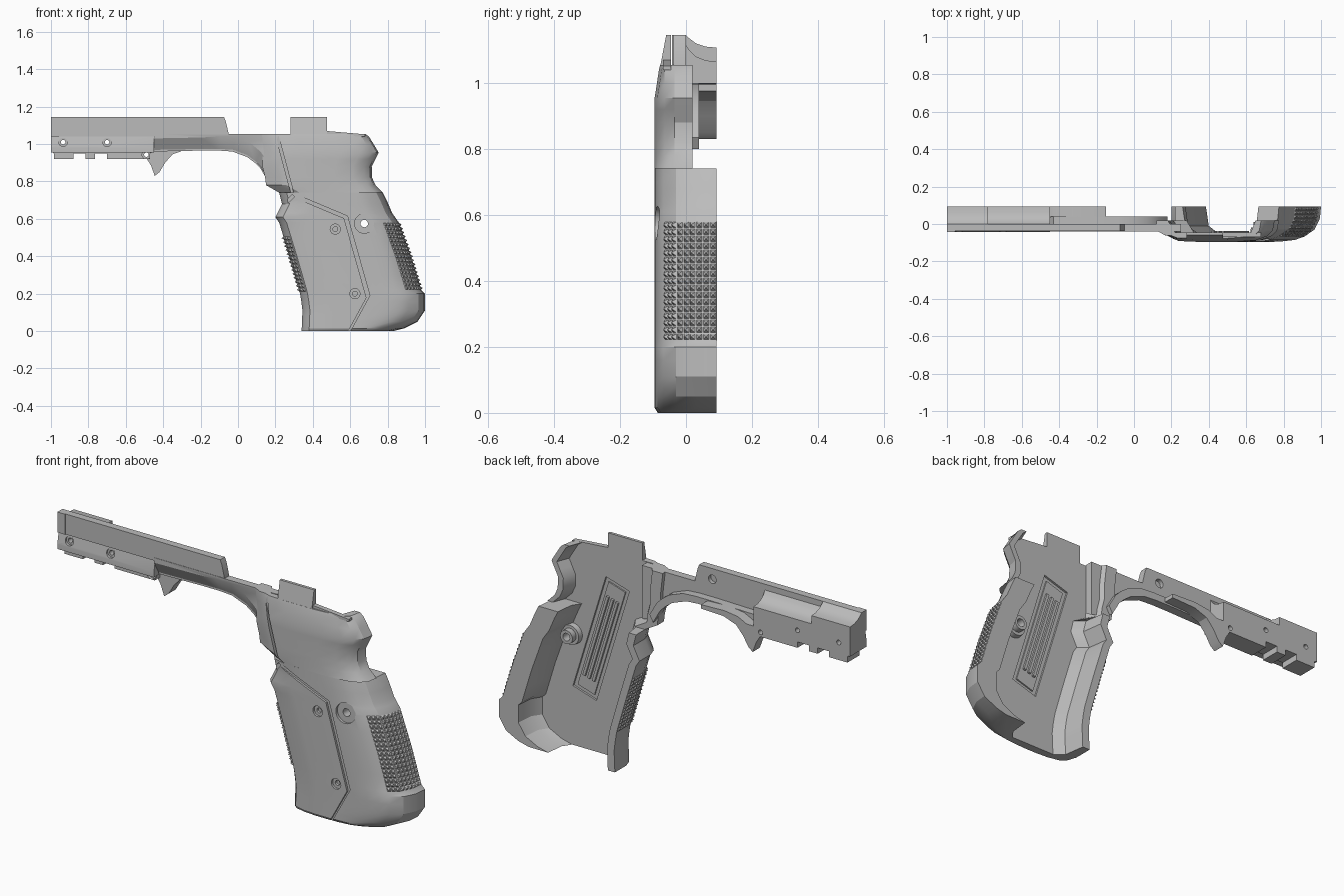
import bpy, bmesh, math
from mathutils import Vector

if "Cube" in bpy.data.objects:
    bpy.data.objects.remove(bpy.data.objects["Cube"])

TONE = (0.5, 0.5, 0.5, 1)
grey = bpy.data.materials.new("mid_grey")
grey.use_nodes = True
grey.diffuse_color = TONE
grey.node_tree.nodes["Principled BSDF"].inputs["Base Color"].default_value = TONE
MID = 0.093   # parting plane
FLOOR = -0.045  # inner face of the side wall


def finish(name, bm, solid=True):
    bmesh.ops.recalc_face_normals(bm, faces=bm.faces)
    if solid and bm.calc_volume(signed=True) < 0:
        bmesh.ops.reverse_faces(bm, faces=bm.faces)
    mesh = bpy.data.meshes.new(name)
    bm.to_mesh(mesh)
    bm.free()
    mesh.materials.append(grey)
    ob = bpy.data.objects.new(name, mesh)
    bpy.context.collection.objects.link(ob)
    if solid:
        shade(ob)
    return ob


def activate(ob):
    bpy.ops.object.select_all(action='DESELECT')
    ob.select_set(True)
    bpy.context.view_layer.objects.active = ob


def shade(ob):
    activate(ob)
    bpy.ops.object.shade_smooth_by_angle(angle=math.radians(28))


def loft(name, rings):
    bm = bmesh.new()
    loops = [[bm.verts.new(p) for p in r] for r in rings]
    n = len(loops[0])
    for a, b in zip(loops, loops[1:]):
        for i in range(n):
            j = (i + 1) % n
            bm.faces.new((a[i], a[j], b[j], b[i]))
    bm.faces.new(loops[0])
    bm.faces.new(loops[-1])
    return finish(name, bm)


def plate(name, outline, y0, y1):
    return loft(name, [[(x, y, z) for x, z in outline] for y in (y0, y1)])


def beam(name, outline, x0, x1):
    return loft(name, [[(x, y, z) for y, z in outline] for x in (x0, x1)])


def rod(name, x, z, r0, r1, y0, y1, sides=24):
    angles = [math.tau * i / sides for i in range(sides)]
    return loft(name, [[(x + r * math.cos(a), y, z + r * math.sin(a)) for a in angles]
                       for r, y in ((r0, y0), (r1, y1))])


# Cut a shape out of parts; a cut that eats the part is undone
def cut(targets, cutter):
    cutter.hide_render = True
    for ob in targets:
        before = ob.data.copy()
        mod = ob.modifiers.new("cut", 'BOOLEAN')
        mod.operation = 'DIFFERENCE'
        mod.solver = 'EXACT'
        mod.object = cutter
        activate(ob)
        bpy.ops.object.modifier_apply(modifier=mod.name)
        if len(ob.data.vertices) < len(before.vertices):
            ob.data = before
    bpy.data.objects.remove(cutter)


def lerp(table, z):
    for (z0, v0), (z1, v1) in zip(table, table[1:]):
        if z <= z1:
            return v0 + (v1 - v0) * (z - z0) / (z1 - z0)
    return table[-1][1]


# Grip side profiles: (height, x)
front = [(0, .34), (.12, .345), (.21, .33), (.4, .275), (.58, .22), (.61, .2), (.68, .235), (.74, .22)]
back = [(0, .83), (.015, .89), (.05, .96), (.11, 1), (.2, 1), (.22, .98), (.4, .925), (.58, .86),
        (.63, .825), (.7, .795), (.74, .775)]


def front_edge(f):
    return [(f, MID), (f, .0), (f + .015, -.045), (f + .04, -.075), (f + .1, -.09)]


def back_edge(b):
    return [(b - .2, -.092), (b - .14, -.085), (b - .09, -.068), (b - .035, -.03), (b - .006, .03), (b, MID)]


def grip_ring(z):
    f, b = lerp(front, z), lerp(back, z)
    tuck = .9 if z == 0 else 1
    inner = [(b - .11, MID), (b - .12, 0), (b - .15, FLOOR), (f + .1, FLOOR), (f + .055, -.01), (f + .04, MID)]
    outer = front_edge(f) + [(f + .17, -.095), (b - .25, -.095)] + back_edge(b)
    return [(x, y * tuck if y < -.05 else y, z) for x, y in outer + inner]


levels = (0, .015, .05, .085, .11, .16, .2, .22, .3, .4, .5, .58, .61, .63, .68, .7, .74)
grip = loft("grip_shell", [grip_ring(z) for z in levels])

# Upper body above the grip: height, front x, back x, outer y
upper = []
for z, f, b, o in [(.74, .22, .775, -.095), (.78, .15, .735, -.095), (.82, .145, .717, -.095),
                   (.88, .13, .715, -.095), (.92, .13, .735, -.095), (.955, .13, .752, -.095),
                   (1.0, .125, .725, -.088), (1.04, .12, .7, -.082), (1.055, .12, .68, -.078)]:
    pts = [(f, .02), (f, -.035), (f + .045, -.06), (f + .08, o + .016), (f + .11, o + .004), (f + .2, o), (b - .2, o),
           (b - .1, o + .008), (b - .04, -.065), (b - .01, -.035), (b, .02),
           (b - .03, .02), (b - .055, FLOOR), (f + .1, FLOOR), (f + .06, .02)]
    upper.append([(x, y, z) for x, y in pts])
body = loft("upper_body", upper)

# Locating tab and rear lip on top
loft("top_tab", [[(x, y, z) for x, y in ((.28, o), (.475, o), (.475, FLOOR), (.28, FLOOR))]
                 for z, o in ((1.04, -.08), (1.145, -.06))])
plate("rear_top_lip", [(.47, 1.04), (.68, 1.04), (.68, 1.052), (.47, 1.07)], -.07, FLOOR)

# Neck joining the grip to the rail, sloping inward below
low = [(-.45, .96), (-.2, .965), (-.1, .965), (-.03, .96), (.05, .93), (.09, .9), (.12, .87), (.16, .8), (.25, .78)]
high = [(-.45, 1.03), (-.2, 1.035), (-.1, 1.04), (-.01, 1.04), (.06, 1.01), (.12, .96), (.16, .9), (.2, .82), (.25, .8)]
top_edge = [(.25, 1.055), (-.05, 1.055), (-.07, 1.056), (-.45, 1.056)]
loft("neck", [[(x, y, z) for x, z in bottom + top_edge] for y, bottom in ((-.04, high), (0, low))])
rim = low[:-1]
plate("neck_flange", rim + [(x + .02, z + .035) for x, z in reversed(rim)], -.005, .04)

# Long rail wall, lower band and front blocks
wall = plate("rail_wall", [(-1, 1.145), (-.075, 1.145), (-.065, 1.12), (-.05, 1.055), (-.05, 1.04), (-1, 1.04)], -.038, 0)
plate("rail_end_lip", [(-1, 1.04), (-.957, 1.04), (-.957, 1.145), (-1, 1.145)], -.042, -.03)
band = beam("rail_band", [(-.03, 1.045), (.01, 1.045), (.01, .955), (-.042, .955), (-.042, .98)], -1, -.45)
nose = beam("nose_block", [(-.01, .955), (MID, .955), (MID, 1.107), (.06, 1.11), (.03, 1.12), (.01, 1.135), (0, 1.145), (-.01, 1.145)], -1, -.78)
middle = beam("middle_block", [(-.01, .955), (MID, .955), (MID, 1.065), (.06, 1.068), (.03, 1.08), (.01, 1.1), (-.01, 1.13)], -.78, -.45)

# Notched accessory rail underneath
outline = [(-1, .96)]
for x0, x1 in ((-.985, -.88), (-.815, -.765), (-.7, -.47)):
    outline += [(x0, .95), (x0, .92), (x1, .92), (x1, .95)]
lower_rail = plate("accessory_rail", outline + [(-.45, .96)], -.005, MID)

# Thin curved guard stub with a hooked tip
guard = plate("guard_hook", [(-.5, .965), (-.49, .925), (-.465, .885), (-.445, .83), (-.42, .85), (-.39, .9), (-.35, .945),
                             (-.28, .97), (-.15, .975), (-.15, .995), (-.28, 1.0), (-.36, .99), (-.41, .965), (-.44, .965)], .035, MID)

# Panel seam grooves
seam = [(.29, .739), (.585, .615), (.705, .19), (.59, -.02)]
cut([grip], plate("seam_cutter", seam + [(x - .018, z - .012) for x, z in reversed(seam)], -.2, -.084))
cut([grip], plate("corner_seam_cutter", [(.225, .665), (.29, .73), (.302, .717), (.237, .652)], -.2, -.068))
cut([body], plate("upper_seam_cutter", [(.195, 1.07), (.21, 1.07), (.3, .73), (.285, .73)], -.2, -.071))

# Inset rectangle with ribs on the inner face, tilted with the grip
axis = Vector((.19, -.62)).normalized()
side = Vector((-axis.y, axis.x))
centre = Vector((.515, .59))


def slanted(length, width, shift=0):
    c = centre + side * shift
    return [tuple(c + axis * (length * u) + side * (width * v))
            for u, v in ((-.5, -.5), (.5, -.5), (.5, .5), (-.5, .5))]


cut([grip, body], plate("inset_cutter", slanted(.64, .14), FLOOR - .01, .05))
plate("inset_field", slanted(.6, .1), FLOOR - .02, FLOOR - .003)
for i in (-1, 0, 1):
    plate("inner_rib", slanted(.46, .014, i * .028), FLOOR - .02, FLOOR + .008)

# Screw boss inside, then screw holes
boss_base = rod("boss_base", .675, .575, .055, .05, FLOOR - .01, -.02)
boss_tip = rod("boss_tip", .675, .575, .035, .035, -.03, .01)
cut([grip, boss_base, boss_tip], rod("bore", .675, .575, .02, .02, -.2, .2))
cut([grip], rod("washer_recess", .675, .575, .052, .052, -.2, -.081))
for x, z in ((.52, .545), (.625, .2)):
    cut([grip], rod("socket", x, z, .027, .027, -.2, -.083))
    cut([grip], rod("socket_core", x, z, .013, .013, -.2, -.07))
for x, z, parts in ((-.935, 1.01, [band, nose]), (-.7, 1.01, [band, middle]), (-.49, .943, [lower_rail, guard])):
    cut(parts, rod("screw_bore", x, z, .012, .012, -.2, .2))
    cut(parts[:1], rod("screw_head", x, z, .023, .023, -.2, -.028 if z > 1 else .01))
cut([wall], rod("pin_dent", -.15, 1.09, .022, .022, -.02, .1))


# Rows of small pyramids along a grip edge
def knurl(name, edge, table, z0, z1, facing):
    bm = bmesh.new()
    pitch = .0212
    for r in range(round((z1 - z0) / pitch)):
        z = z0 + (r + .5) * pitch
        pts = [Vector((x, y, z)) for x, y in edge(lerp(table, z))]
        slope = (lerp(table, z + .01) - lerp(table, z - .01)) / .02
        up = Vector((slope, 0, 1)) * (pitch / 2)
        dist = pitch / 2
        for a, b in zip(pts, pts[1:]):
            span = (b - a).length
            along = (b - a) / span
            out = Vector((along.y, -along.x, 0)) * facing
            while dist < span:
                c = a + along * dist
                s = along * (pitch / 2)
                base = [bm.verts.new(p - out * .003) for p in (c - s - up, c + s - up, c + s + up, c - s + up)]
                tip = bm.verts.new(c + out * .012)
                for i in range(4):
                    bm.faces.new((base[i], base[(i + 1) % 4], tip))
                dist += pitch
            dist -= span
    finish(name, bm, False)


knurl("back_knurling", lambda b: back_edge(b)[:1:-1], back, .22, .58, -1)
knurl("front_knurling", lambda f: front_edge(f)[:4], front, .21, .51, 1)

for ob in (grip, body, band, nose, middle, lower_rail, guard, wall, boss_base, boss_tip):
    shade(ob)
